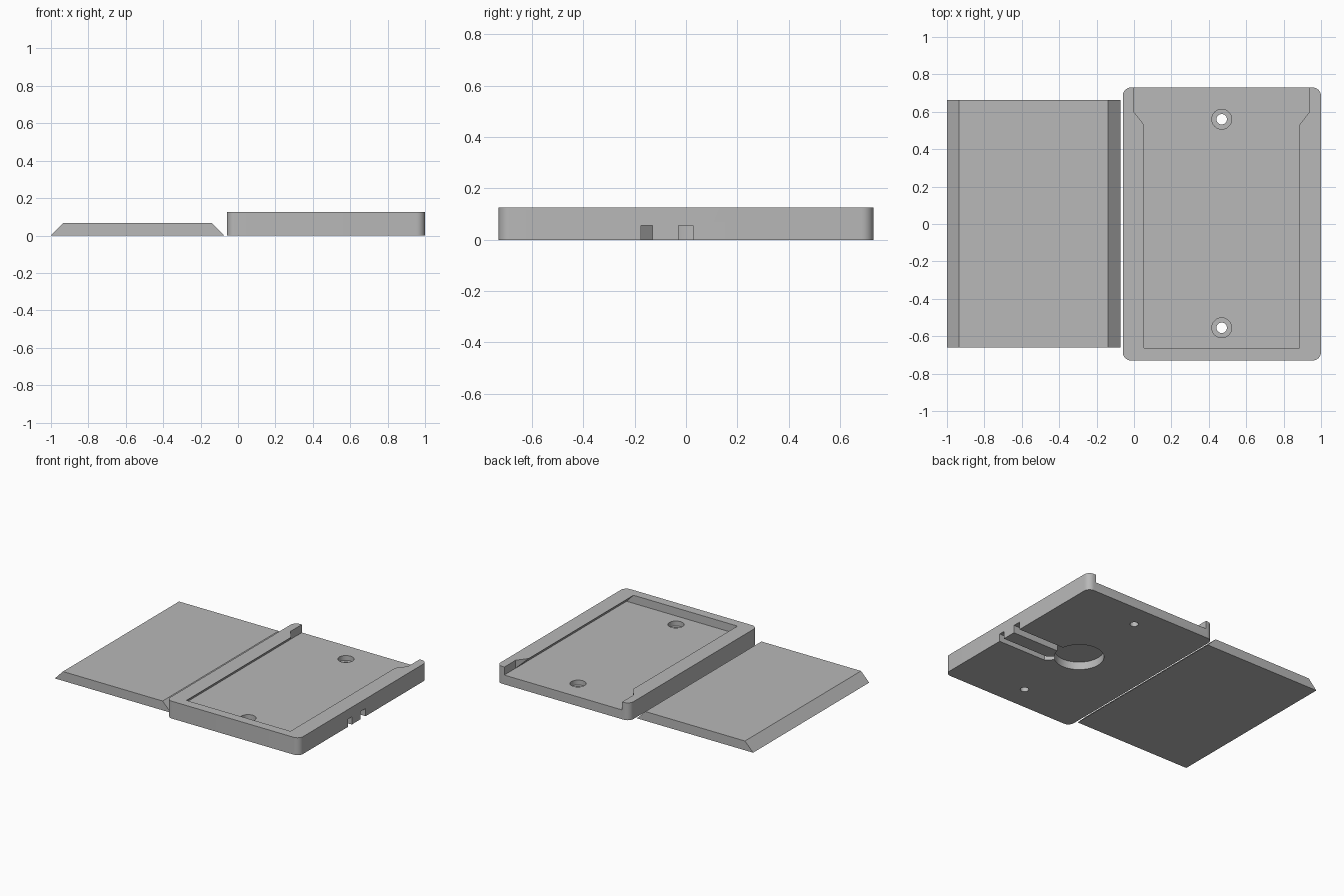
import bpy, bmesh, math

if "Cube" in bpy.data.objects:
    bpy.data.objects.remove(bpy.data.objects["Cube"])

grey = bpy.data.materials.new("light grey plastic")
grey.diffuse_color = (0.48, 0.48, 0.48, 1)
grey.use_nodes = True
grey.node_tree.nodes["Principled BSDF"].inputs["Base Color"].default_value = grey.diffuse_color


def prism(name, pts, lo, hi, axis="z"):
    """Extrude an outline: (x, y) along z, or (x, z) along y."""
    bm = bmesh.new()
    place = (lambda a, b, h: (a, b, h)) if axis == "z" else (lambda a, b, h: (a, h, b))
    low = [bm.verts.new(place(a, b, lo)) for a, b in pts]
    high = [bm.verts.new(place(a, b, hi)) for a, b in pts]
    bm.faces.new(low)
    bm.faces.new(high)
    n = len(pts)
    for i in range(n):
        j = (i + 1) % n
        bm.faces.new((low[i], low[j], high[j], high[i]))
    bmesh.ops.recalc_face_normals(bm, faces=bm.faces)
    mesh = bpy.data.meshes.new(name)
    bm.to_mesh(mesh)
    bm.free()
    mesh.materials.append(grey)
    ob = bpy.data.objects.new(name, mesh)
    bpy.context.collection.objects.link(ob)
    return ob


def arc(cx, cy, r, a0, a1, n):
    return [(cx + r * math.cos(math.radians(a0 + (a1 - a0) * i / n)),
             cy + r * math.sin(math.radians(a0 + (a1 - a0) * i / n))) for i in range(n + 1)]


def circle(cx, cy, r, n=48):
    return arc(cx, cy, r, 0, 360, n)[:-1]


def cut(target, cutter):
    cutter.hide_render = True
    mod = target.modifiers.new("cut", "BOOLEAN")
    mod.operation = "DIFFERENCE"
    mod.solver = "EXACT"
    mod.object = cutter
    bpy.ops.object.select_all(action="DESELECT")
    bpy.context.view_layer.objects.active = target
    target.select_set(True)
    bpy.ops.object.modifier_apply(modifier=mod.name)
    bpy.data.objects.remove(cutter)


# Main dimensions
X0, X1, Y, TOP, FLOOR, R = -0.06, 1.0, 0.73, 0.125, 0.067, 0.045
MID = (X0 + X1) / 2 - 0.001

# Sliding dovetail plate
prism("sliding_plate", [(-1, 0), (-0.073, 0), (-0.14, 0.067), (-0.935, 0.067)],
      -0.66, 0.663, "y")

# Base block with rounded vertical corners
outline = (arc(X1 - R, Y - R, R, 0, 90, 8) + arc(X0 + R, Y - R, R, 90, 180, 8)
           + arc(X0 + R, -Y + R, R, 180, 270, 8) + arc(X1 - R, -Y + R, R, 270, 360, 8))
base = prism("base_block", outline, 0, TOP)

# Undercut dovetail slot, open at the back
low, high = 0.470, 0.415
over = high - (low - high) * 0.02 / (TOP - FLOOR)
cut(base, prism("slot_cutter", [(MID - low, FLOOR), (MID + low, FLOOR),
                                (MID + over, TOP + 0.02), (MID - over, TOP + 0.02)],
                -0.664, 0.8, "y"))

# Wider straight entry with angled lead-in
cut(base, prism("entry_cutter", [(MID - low, 0.8), (MID - low, 0.6), (MID - high, 0.53),
                                 (MID + high, 0.53), (MID + low, 0.6), (MID + low, 0.8)],
                FLOOR + 0.0005, 0.2))

# Counterbored screw holes
for y in (-0.555, 0.56):
    cut(base, prism("bore_cutter", circle(MID, y, 0.053), 0.032, 0.1))
    cut(base, prism("hole_cutter", circle(MID, y, 0.028, 32), -0.1, 0.1))

# Round recess underneath with a straight and a bent cable channel
DEPTH = 0.056
cut(base, prism("recess_cutter", circle(MID, 0, 0.163, 64), -0.1, DEPTH))
cut(base, prism("straight_channel_cutter",
                [(0.56, -0.029), (1.1, -0.029), (1.1, 0.027), (0.56, 0.027)], -0.1, DEPTH - 0.0005))
cut(base, prism("bent_channel_cutter",
                [(1.1, -0.175), (1.1, -0.131), (0.635, -0.131), (0.565, -0.061),
                 (0.534, -0.092), (0.617, -0.175)], -0.1, DEPTH - 0.001))

# Smooth round walls, keep hard edges
bpy.ops.object.select_all(action="DESELECT")
bpy.context.view_layer.objects.active = base
base.select_set(True)
bpy.ops.object.shade_smooth_by_angle(angle=math.radians(30))
